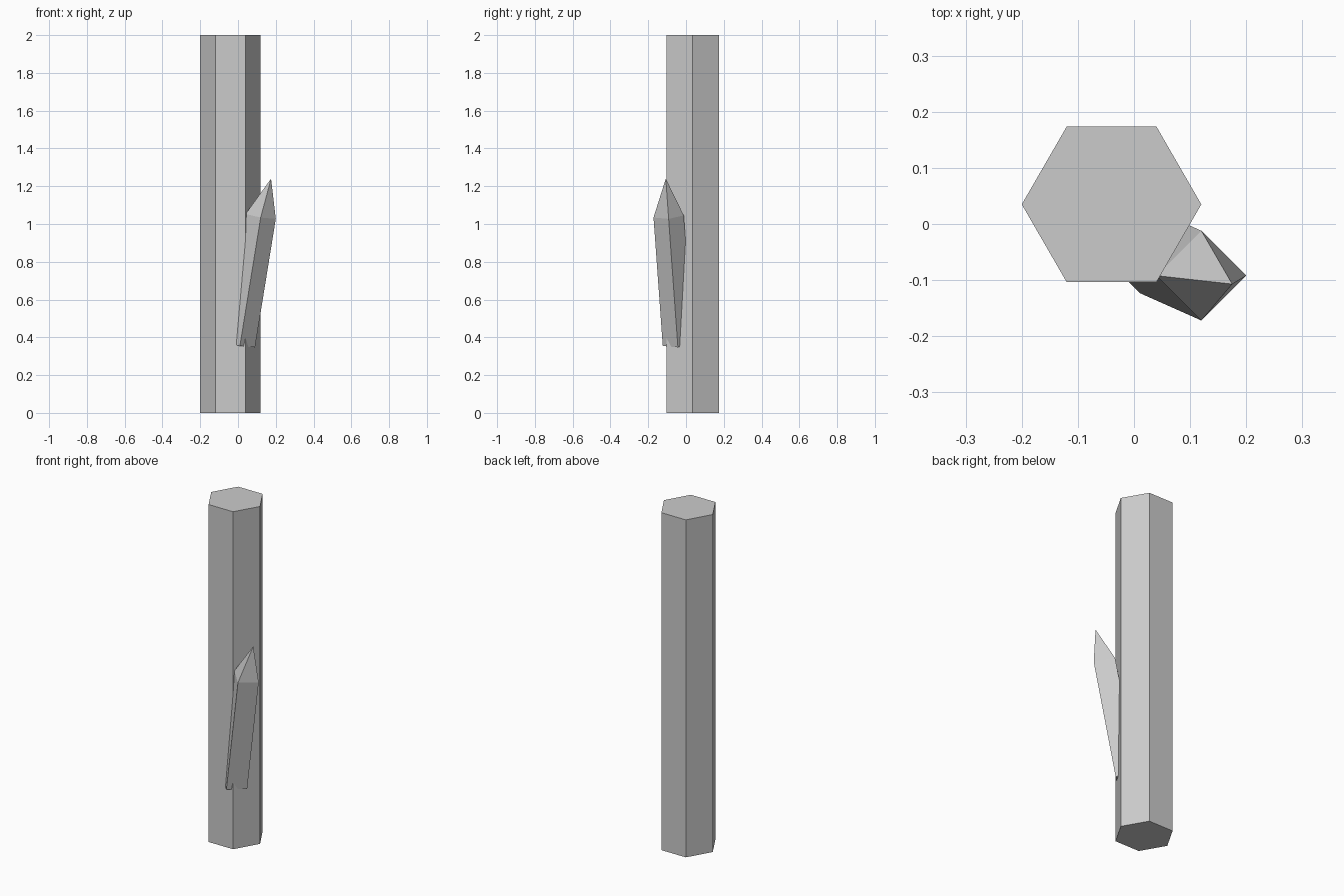
import bpy, bmesh, math
from mathutils import Vector

if "Cube" in bpy.data.objects:
    bpy.data.objects.remove(bpy.data.objects["Cube"])

stone = bpy.data.materials.new("grey_stone")
stone.diffuse_color = (0.6, 0.6, 0.6, 1)
stone.use_nodes = True
stone.node_tree.nodes["Principled BSDF"].inputs["Base Color"].default_value = stone.diffuse_color


def ring(bm, centre, axis, radius, sides):
    """Regular ring of points around a leaning axis, seen regular from above."""
    points = []
    for i in range(sides):
        a = 2 * math.pi * i / sides
        x, y = radius * math.cos(a), radius * math.sin(a)
        z = -(axis.x * x + axis.y * y) / axis.z
        points.append(bm.verts.new(Vector(centre) + Vector((x, y, z))))
    return points


def crystal(name, base, top, radius, sides, tip=None):
    """Straight prism from base to top, closed flat or with a point."""
    bm = bmesh.new()
    axis = Vector(top) - Vector(base)
    low = ring(bm, base, axis, radius, sides)
    high = ring(bm, top, axis, radius, sides)
    apex = bm.verts.new(tip) if tip else None
    for i in range(sides):
        j = (i + 1) % sides
        bm.faces.new((low[i], low[j], high[j], high[i]))
        if apex:
            bm.faces.new((high[i], high[j], apex))
    bm.faces.new(low[::-1])
    if not apex:
        bm.faces.new(high)
    bmesh.ops.recalc_face_normals(bm, faces=bm.faces)
    mesh = bpy.data.meshes.new(name)
    bm.to_mesh(mesh)
    bm.free()
    mesh.materials.append(stone)
    obj = bpy.data.objects.new(name, mesh)
    bpy.context.collection.objects.link(obj)


# Tall six-sided column
crystal("column", (-0.04, 0.035, 0), (-0.04, 0.035, 2), 0.16, 6)
# Leaning four-sided shard growing out of its side
crystal("shard", (0.01, -0.043, 0.36), (0.12, -0.092, 1.04), 0.08, 4,
        tip=(0.175, -0.107, 1.24))
